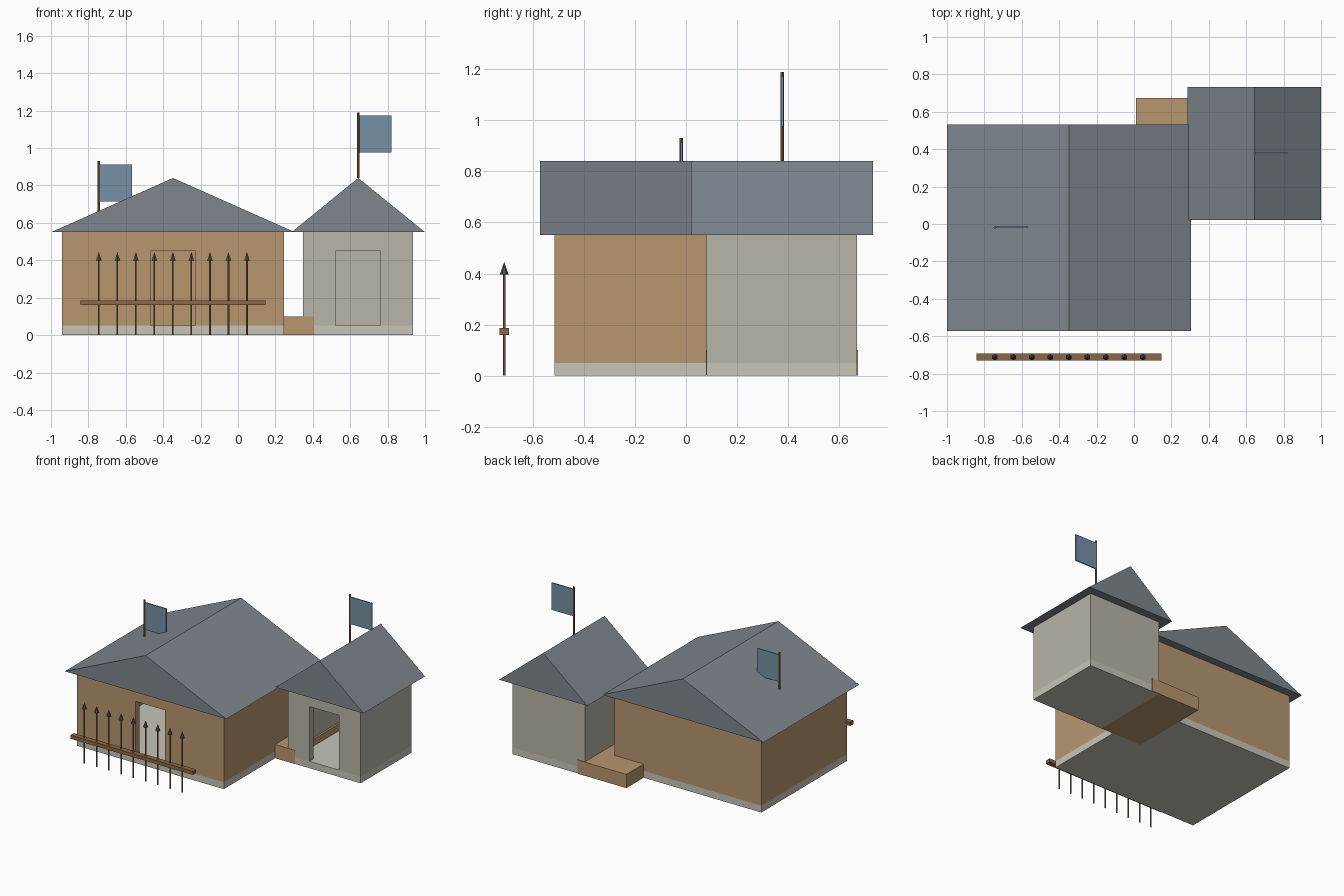
import bpy, bmesh

if "Cube" in bpy.data.objects:
    bpy.data.objects.remove(bpy.data.objects["Cube"])


def material(name, r, g, b):
    m = bpy.data.materials.new(name)
    m.diffuse_color = (r, g, b, 1)
    m.use_nodes = True
    m.node_tree.nodes["Principled BSDF"].inputs["Base Color"].default_value = m.diffuse_color
    return m


TAN = material("tan_wall", 0.48, 0.31, 0.16)
STONE = material("stone_wall", 0.48, 0.46, 0.39)
BASE = material("pale_base", 0.58, 0.56, 0.48)
SLATE = material("slate_roof", 0.21, 0.24, 0.27)
WOOD = material("wood", 0.26, 0.14, 0.06)
CLOTH = material("blue_cloth", 0.18, 0.28, 0.38)
IRON = material("dark_iron", 0.08, 0.08, 0.08)


def finish(name, bm, mat):
    bmesh.ops.recalc_face_normals(bm, faces=bm.faces)
    mesh = bpy.data.meshes.new(name)
    bm.to_mesh(mesh)
    bm.free()
    if mat:
        mesh.materials.append(mat)
    ob = bpy.data.objects.new(name, mesh)
    bpy.context.collection.objects.link(ob)
    return ob


def box(name, x, y, z, mat=None):
    """Box from (min, max) ranges on each axis."""
    bm = bmesh.new()
    bmesh.ops.create_cube(bm, size=1)
    for v in bm.verts:
        v.co = [(r[0] + r[1]) / 2 + c * (r[1] - r[0]) for r, c in zip((x, y, z), v.co)]
    return finish(name, bm, mat)


def cone(name, x, y, z, r1, r2, sides, mat):
    bm = bmesh.new()
    bmesh.ops.create_cone(bm, cap_ends=True, segments=sides, radius1=r1, radius2=r2,
                          depth=z[1] - z[0])
    bmesh.ops.translate(bm, verts=bm.verts, vec=(x, y, (z[0] + z[1]) / 2))
    return finish(name, bm, mat)


def cut(ob, cutter):
    cutter.hide_render = True
    cutter.hide_set(True)
    mod = ob.modifiers.new("cut", 'BOOLEAN')
    mod.operation = 'DIFFERENCE'
    mod.solver = 'EXACT'
    mod.object = cutter


def gable_roof(name, x, y, z):
    """Solid triangular prism with its ridge along y."""
    bm = bmesh.new()
    tri = [bm.verts.new((px, y[0], pz)) for px, pz in
           ((x[0], z[0]), (x[1], z[0]), ((x[0] + x[1]) / 2, z[1]))]
    face = bm.faces.new(tri)
    ext = bmesh.ops.extrude_face_region(bm, geom=[face])
    moved = [g for g in ext["geom"] if isinstance(g, bmesh.types.BMVert)]
    bmesh.ops.translate(bm, verts=moved, vec=(0, y[1] - y[0], 0))
    return finish(name, bm, SLATE)


def house(name, x, y, roof_x, roof_y, wall_mat):
    t, mid = 0.045, (x[0] + x[1]) / 2
    # floor slab, hollow walls with a doorway, roof
    box(name + "_base", x, y, (0, 0.05), BASE)
    walls = box(name + "_walls", x, y, (0.05, 0.55), wall_mat)
    cut(walls, box(name + "_room_cutter", (x[0] + t, x[1] - t), (y[0] + t, y[1] - t), (-0.1, 0.7)))
    cut(walls, box(name + "_door_cutter", (mid - 0.12, mid + 0.12), (y[0] - 0.1, y[0] + 0.1),
                   (-0.05, 0.45)))
    gable_roof(name + "_roof", roof_x, roof_y, (0.55, 0.84))


def flag(name, x, y, top):
    cone(name + "_pole", x, y, (top - 0.35, top), 0.007, 0.007, 8, WOOD)
    box(name + "_cloth", (x, x + 0.178), (y - 0.004, y + 0.004), (top - 0.215, top - 0.017), CLOTH)


house("main_house", (-0.942, 0.246), (-0.515, 0.475), (-1.0, 0.305), (-0.572, 0.533), TAN)
house("side_house", (0.348, 0.936), (0.08, 0.67), (0.286, 1.0), (0.022, 0.732), STONE)

# low block linking the two houses
box("link_block", (0.01, 0.407), (0.078, 0.674), (0, 0.1), TAN)

flag("main_flag", -0.744, -0.018, 0.93)
flag("side_flag", 0.643, 0.377, 1.19)

# spiked fence
FENCE_Y = -0.712
box("fence_rail", (-0.843, 0.147), (FENCE_Y - 0.019, FENCE_Y + 0.019), (0.16, 0.186), WOOD)
for i in range(9):
    px = -0.744 + i * 0.099
    cone(f"fence_post_{i + 1}", px, FENCE_Y, (0, 0.4), 0.005, 0.005, 6, WOOD)
    cone(f"fence_spike_{i + 1}", px, FENCE_Y, (0.397, 0.445), 0.017, 0, 6, IRON)
